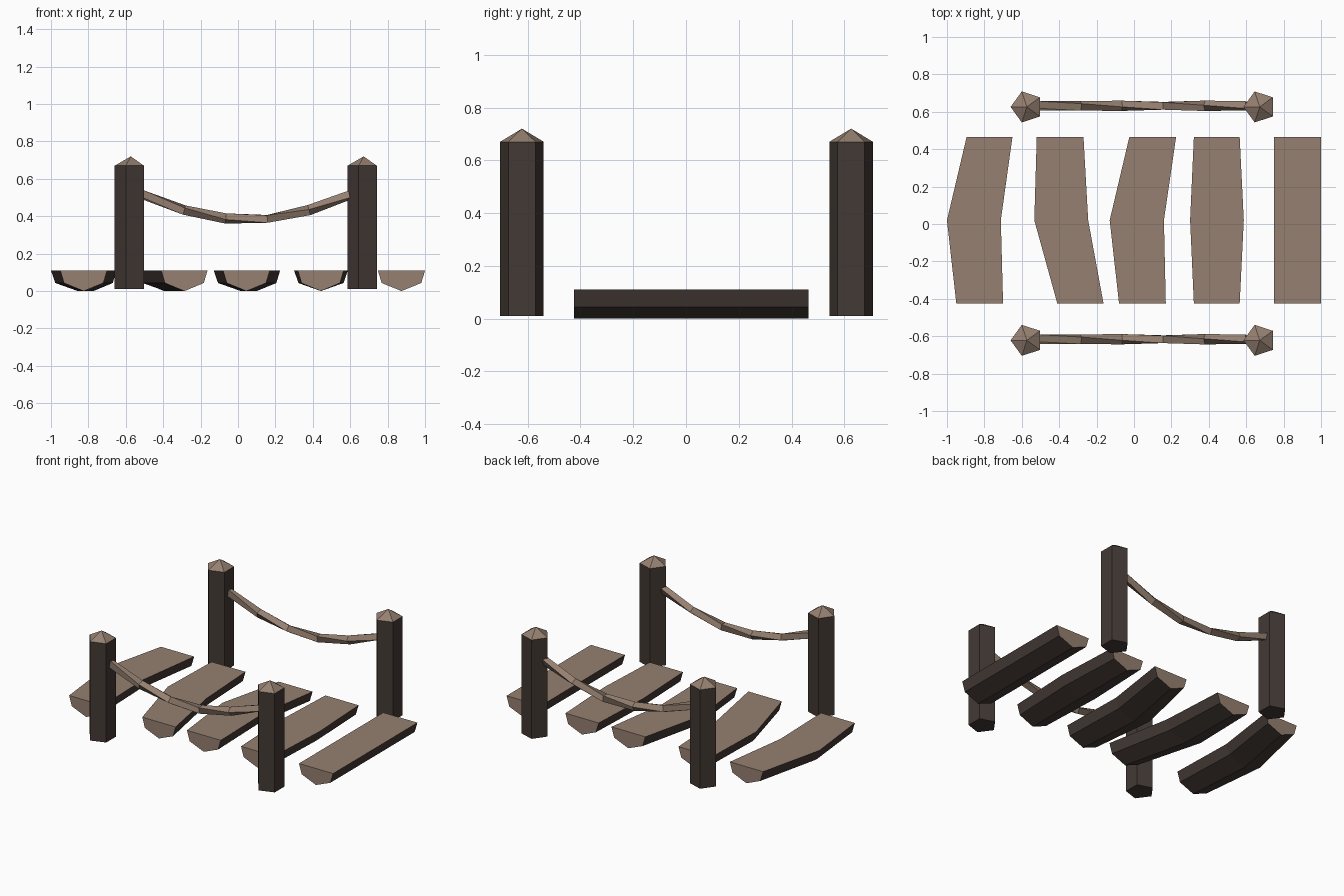
import bpy, math

if "Cube" in bpy.data.objects:
    bpy.data.objects.remove(bpy.data.objects["Cube"])


def material(name, rgb):
    m = bpy.data.materials.new(name)
    m.diffuse_color = (*rgb, 1)
    m.use_nodes = True
    m.node_tree.nodes["Principled BSDF"].inputs["Base Color"].default_value = m.diffuse_color
    return m


WOOD = material("cut wood", (0.30, 0.215, 0.162))
BARK = material("dark bark", (0.056, 0.041, 0.035))


def build(name, verts, faces, mats, rule=None):
    me = bpy.data.meshes.new(name)
    me.from_pydata(verts, [], faces)
    for m in mats:
        me.materials.append(m)
    me.update()
    if rule:
        for p in me.polygons:
            p.material_index = rule(p)
    ob = bpy.data.objects.new(name, me)
    bpy.context.collection.objects.link(ob)
    return ob


def loft(rings):
    """Skin closed rings of equal size, with capped ends."""
    n = len(rings[0])
    verts = [v for r in rings for v in r]
    faces = [tuple(reversed(range(n)))]
    for k in range(len(rings) - 1):
        for i in range(n):
            j = (i + 1) % n
            faces.append((k * n + i, k * n + j, (k + 1) * n + j, (k + 1) * n + i))
    faces.append(tuple(range((len(rings) - 1) * n, len(rings) * n)))
    return verts, faces


# Half-log planks: (left, right) at the back, middle and front
SECTION = [(-0.5, 0.11), (0.5, 0.11), (0.42, 0.043), (0, 0), (-0.42, 0.043)]
PLANKS = [
    [(-0.895, -0.65), (-1.0, -0.712), (-0.95, -0.70)],
    [(-0.52, -0.27), (-0.533, -0.245), (-0.41, -0.163)],
    [(-0.025, 0.225), (-0.13, 0.16), (-0.08, 0.17)],
    [(0.32, 0.565), (0.30, 0.587), (0.32, 0.565)],
    [(0.748, 1.0), (0.748, 1.0), (0.748, 1.0)],
]
for k, spans in enumerate(PLANKS):
    rings = []
    for (a, b), y in zip(reversed(spans), (-0.425, 0.02, 0.465)):
        rings.append([((a + b) / 2 + u * (b - a), y, z) for u, z in SECTION])
    # flat top and sawn ends are bare wood, the rounded underside is bark
    build(f"plank_{k + 1}", *loft(rings), [WOOD, BARK],
          lambda p: 0 if p.normal.z > 0.9 or abs(p.normal.y) > 0.9 else 1)

for side, y in (("front", -0.622), ("back", 0.626)):
    # Five-sided posts with pointed caps
    for end, x in (("left", -0.573), ("right", 0.672)):
        ring = [(x + 0.087 * math.cos(math.pi + i * math.tau / 5),
                 y + 0.087 * math.sin(math.pi + i * math.tau / 5)) for i in range(5)]
        verts, faces = loft([[(a, b, z) for a, b in ring] for z in (0.01, 0.67)])
        faces.pop()
        verts.append((x, y, 0.72))
        faces += [(5 + i, 5 + (i + 1) % 5, 10) for i in range(5)]
        build(f"{side}_{end}_post", verts, faces, [WOOD, BARK],
              lambda p: 0 if p.normal.z > 0.3 else 1)

    # Sagging twisted rope
    path = [(-0.51, 0.515), (-0.287, 0.433), (-0.065, 0.388),
            (0.157, 0.386), (0.38, 0.433), (0.602, 0.515)]
    rings = []
    for k, (x, z) in enumerate(path):
        a, b = path[max(k - 1, 0)], path[min(k + 1, 5)]
        slope = math.atan2(b[1] - a[1], b[0] - a[0])
        ring = []
        for i in range(4):
            t = math.radians(30 + 36 * k) + i * math.tau / 4
            u, v = 0.028 * math.cos(t), 0.028 * math.sin(t)
            ring.append((x - v * math.sin(slope), y + 0.006 + u, z + v * math.cos(slope)))
        rings.append(ring)
    verts, faces = loft(rings)
    build(f"{side}_rope", verts, [tuple(reversed(f)) for f in faces], [WOOD])

# Make every face point outward
import bmesh
for ob in bpy.data.objects:
    bm = bmesh.new()
    bm.from_mesh(ob.data)
    bmesh.ops.recalc_face_normals(bm, faces=bm.faces)
    bm.to_mesh(ob.data)
    bm.free()
